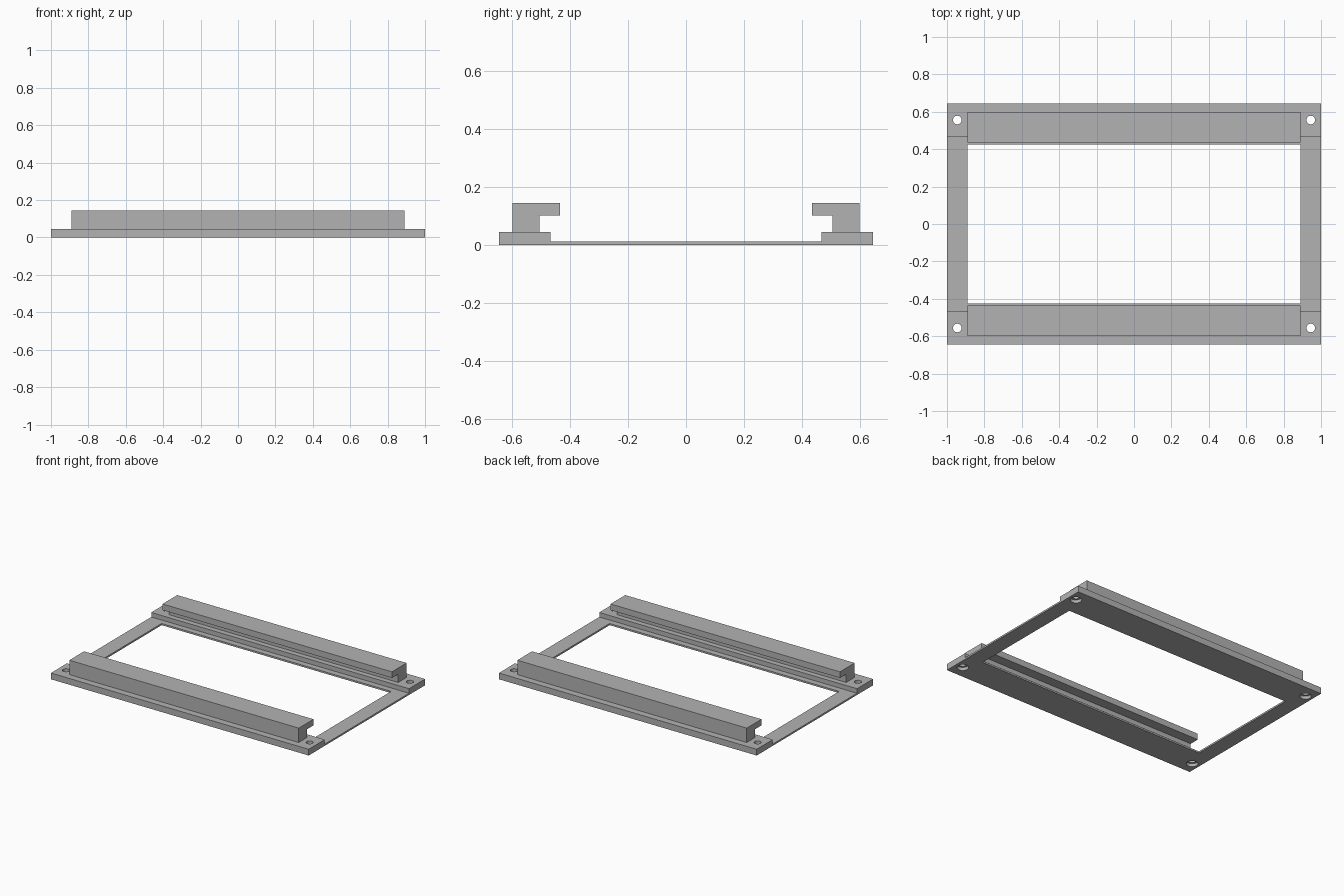
import bpy
import bmesh

cube = bpy.data.objects.get("Cube")
if cube:
    bpy.data.objects.remove(cube, do_unlink=True)

HALF_X, HALF_Y = 1.0, 0.645      # outer frame
DECK, SHEET = 0.044, 0.012       # thick strip and thin side heights
STRIP_Y = 0.467                  # inner edge of the thick strips
OPEN_X, OPEN_Y = 0.89, 0.425     # central opening

grey = bpy.data.materials.new("grey")
grey.use_nodes = True
colour = (0.45, 0.45, 0.45, 1)
grey.diffuse_color = colour
grey.node_tree.nodes["Principled BSDF"].inputs["Base Color"].default_value = colour


def add_object(name, bm):
    bmesh.ops.recalc_face_normals(bm, faces=bm.faces)
    mesh = bpy.data.meshes.new(name)
    bm.to_mesh(mesh)
    bm.free()
    mesh.materials.append(grey)
    obj = bpy.data.objects.new(name, mesh)
    bpy.context.collection.objects.link(obj)
    return obj


def box(name, half_x, half_y, z0, z1):
    bm = bmesh.new()
    bmesh.ops.create_cube(bm, size=2)
    for v in bm.verts:
        v.co = (v.co.x * half_x, v.co.y * half_y, z1 if v.co.z > 0 else z0)
    return add_object(name, bm)


def cylinder(name, x, y, radius, z0, z1):
    bm = bmesh.new()
    bmesh.ops.create_cone(bm, cap_ends=True, segments=32, radius1=radius,
                          radius2=radius, depth=z1 - z0)
    bmesh.ops.translate(bm, verts=bm.verts, vec=(x, y, (z0 + z1) / 2))
    return add_object(name, bm)


def cut(target, cutter):
    mod = target.modifiers.new("cut", "BOOLEAN")
    mod.operation = "DIFFERENCE"
    mod.solver = "EXACT"
    mod.object = cutter
    bpy.context.view_layer.update()
    graph = bpy.context.evaluated_depsgraph_get()
    result = bpy.data.meshes.new_from_object(target.evaluated_get(graph))
    target.modifiers.clear()
    target.data = result
    bpy.data.objects.remove(cutter, do_unlink=True)


def rail(name, side):
    # Overhanging hook section, extruded along x
    section = [(0.598, DECK), (0.598, 0.145), (0.435, 0.145),
               (0.435, 0.102), (0.504, 0.102), (0.504, DECK)]
    bm = bmesh.new()
    face = bm.faces.new([bm.verts.new((-OPEN_X, side * y, z)) for y, z in section])
    ext = bmesh.ops.extrude_face_region(bm, geom=[face])
    moved = [g for g in ext["geom"] if isinstance(g, bmesh.types.BMVert)]
    bmesh.ops.translate(bm, verts=moved, vec=(2 * OPEN_X, 0, 0))
    return add_object(name, bm)


# Base frame: thick strips front and back, thin sides, open middle
base = box("base_frame", HALF_X, HALF_Y, 0, DECK)
cut(base, box("recess_cutter", 1.2, STRIP_Y, SHEET, 0.2))
cut(base, box("opening_cutter", OPEN_X, OPEN_Y, -0.1, 0.2))

# Corner screw holes, counterbored from below
for sx in (-1, 1):
    for sy in (-1, 1):
        x, y = sx * 0.945, sy * 0.556
        cut(base, cylinder("hole_cutter", x, y, 0.023, -0.1, 0.2))
        cut(base, cylinder("counterbore_cutter", x, y, 0.037, -0.1, 0.022))

# Hooked rails facing each other
rail("front_rail", -1)
rail("back_rail", 1)

# Smooth hole walls, keep edges sharp
bpy.ops.object.select_all(action="DESELECT")
base.select_set(True)
bpy.context.view_layer.objects.active = base
bpy.ops.object.shade_smooth_by_angle()
